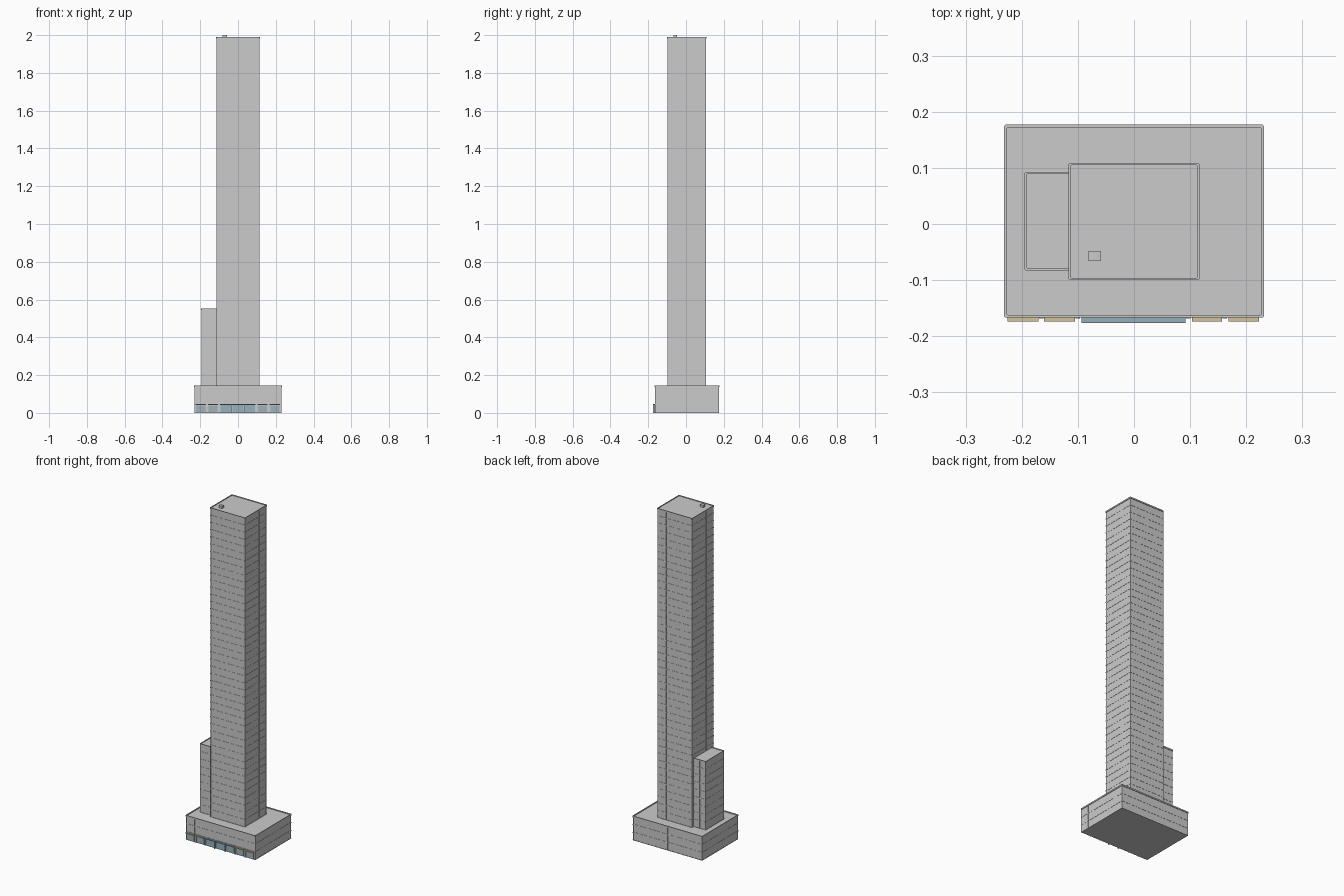
import bpy, bmesh

if "Cube" in bpy.data.objects:
    bpy.data.objects.remove(bpy.data.objects["Cube"])


def add_box(bm, x0, x1, y0, y1, z0, z1):
    v = [bm.verts.new((x, y, z)) for z in (z0, z1)
         for x, y in ((x0, y0), (x1, y0), (x1, y1), (x0, y1))]
    for f in ((3, 2, 1, 0), (4, 5, 6, 7), (0, 1, 5, 4),
              (1, 2, 6, 5), (2, 3, 7, 6), (3, 0, 4, 7)):
        bm.faces.new([v[i] for i in f])


def finish(bm, name, color=None):
    me = bpy.data.meshes.new(name)
    bm.to_mesh(me)
    bm.free()
    ob = bpy.data.objects.new(name, me)
    bpy.context.collection.objects.link(ob)
    if color:
        mat = bpy.data.materials.new(name + "_color")
        mat.diffuse_color = color
        mat.use_nodes = True
        mat.node_tree.nodes["Principled BSDF"].inputs["Base Color"].default_value = mat.diffuse_color
        me.materials.append(mat)
    return ob


def boxes(name, items, color=None):
    bm = bmesh.new()
    for b in items:
        add_box(bm, *b)
    return finish(bm, name, color)


def chamfered(x0, x1, y0, y1, c):
    return [(x0 + c, y0), (x1 - c, y0), (x1, y0 + c), (x1, y1 - c),
            (x1 - c, y1), (x0 + c, y1), (x0, y1 - c), (x0, y0 + c)]


def parapet(name, x0, x1, y0, y1, z0, z1, w):
    # Closed rim with small corner chamfers around a sunken roof
    bm = bmesh.new()
    outer = chamfered(x0, x1, y0, y1, 0.003)
    inner = chamfered(x0 + w, x1 - w, y0 + w, y1 - w, 0.002)
    rings = [[bm.verts.new((x, y, z)) for x, y in p]
             for p, z in ((outer, z0), (outer, z1), (inner, z1), (inner, z0))]
    for k in range(4):
        a, b = rings[k], rings[(k + 1) % 4]
        for i in range(8):
            j = (i + 1) % 8
            bm.faces.new((a[i], a[j], b[j], b[i]))
    finish(bm, name)


def block(name, x0, x1, y0, y1, z0, z1, floors, nx, ny, rim, roof_drop):
    # Recessed glazing body, floor bands and vertical mullions, and roof rim
    g, t = 0.0012, 0.0012
    top = z1 - roof_drop
    boxes(name + "_glazing", [(x0 + g, x1 - g, y0 + g, y1 - g, z0, top)])
    step = (top - z0) / floors
    boxes(name + "_floor_bands",
          [(x0, x1, y0, y1, z0 + max(0, i * step - 0.003),
            min(top - 0.0005, z0 + i * step + 0.003)) if i else
           (x0, x1, y0, y1, z0, z0 + 0.003)
           for i in range(floors)])
    bars = []
    e = g / 3
    for i in range(nx + 1):
        x = min(max(x0 + (x1 - x0) * i / nx, x0 + t + e), x1 - t - e)
        bars += [(x - t, x + t, y0 + e, y0 + 2 * g, z0, top),
                 (x - t, x + t, y1 - 2 * g, y1 - e, z0, top)]
    for i in range(ny + 1):
        y = min(max(y0 + (y1 - y0) * i / ny, y0 + t + e), y1 - t - e)
        bars += [(x0 + e, x0 + 2 * g, y - t, y + t, z0, top),
                 (x1 - 2 * g, x1 - e, y - t, y + t, z0, top)]
    boxes(name + "_mullions", bars)
    o = 0.002
    parapet(name + "_parapet", x0 - o, x1 + o, y0 - o, y1 + o,
            z1 - 0.008, z1, rim)


# Main masses
block("podium", -0.23, 0.23, -0.165, 0.175, 0, 0.146, 3, 8, 6, 0.005, 0.005)
block("tower", -0.115, 0.115, -0.098, 0.107, 0.14, 1.99, 43, 4, 3, 0.004, 0.004)
block("side_wing", -0.194, -0.112, -0.081, 0.091, 0.14, 0.552, 9, 2, 3, 0.004, 0.004)

# Rooftop equipment
boxes("roof_unit", [(-0.081, -0.059, -0.066, -0.048, 1.984, 2.0)])

# Street-level shop bays
bays = [(-0.225, -0.17), (-0.16, -0.105), (0.103, 0.157), (0.168, 0.223)]
boxes("shop_windows", [(a + 0.003, b - 0.003, -0.1665, -0.16, 0.004, 0.038)
                       for a, b in bays], (0.35, 0.45, 0.5, 1))
boxes("shop_awnings", [(a, b, -0.174, -0.163, 0.041, 0.048)
                       for a, b in bays], (0.65, 0.55, 0.33, 1))
boxes("shop_piers", [(x - 0.004, x + 0.004, -0.168, -0.16, 0, 0.041)
                     for x in (-0.165, -0.1, 0.097, 0.162)])

# Central entrance
entry = [(-0.094, -0.036), (-0.031, 0.031), (0.036, 0.092)]
boxes("entrance_glass", [(a + 0.002, b - 0.002, -0.1665, -0.16, 0.003, 0.041)
                         for a, b in entry], (0.3, 0.45, 0.52, 1))
boxes("entrance_canopy", [(-0.094, 0.092, -0.176, -0.163, 0.043, 0.047)],
      (0.3, 0.42, 0.48, 1))
boxes("entrance_posts", [(x - 0.002, x + 0.002, -0.174, -0.163, 0, 0.043)
                         for x in (-0.0335, 0.0335)])
